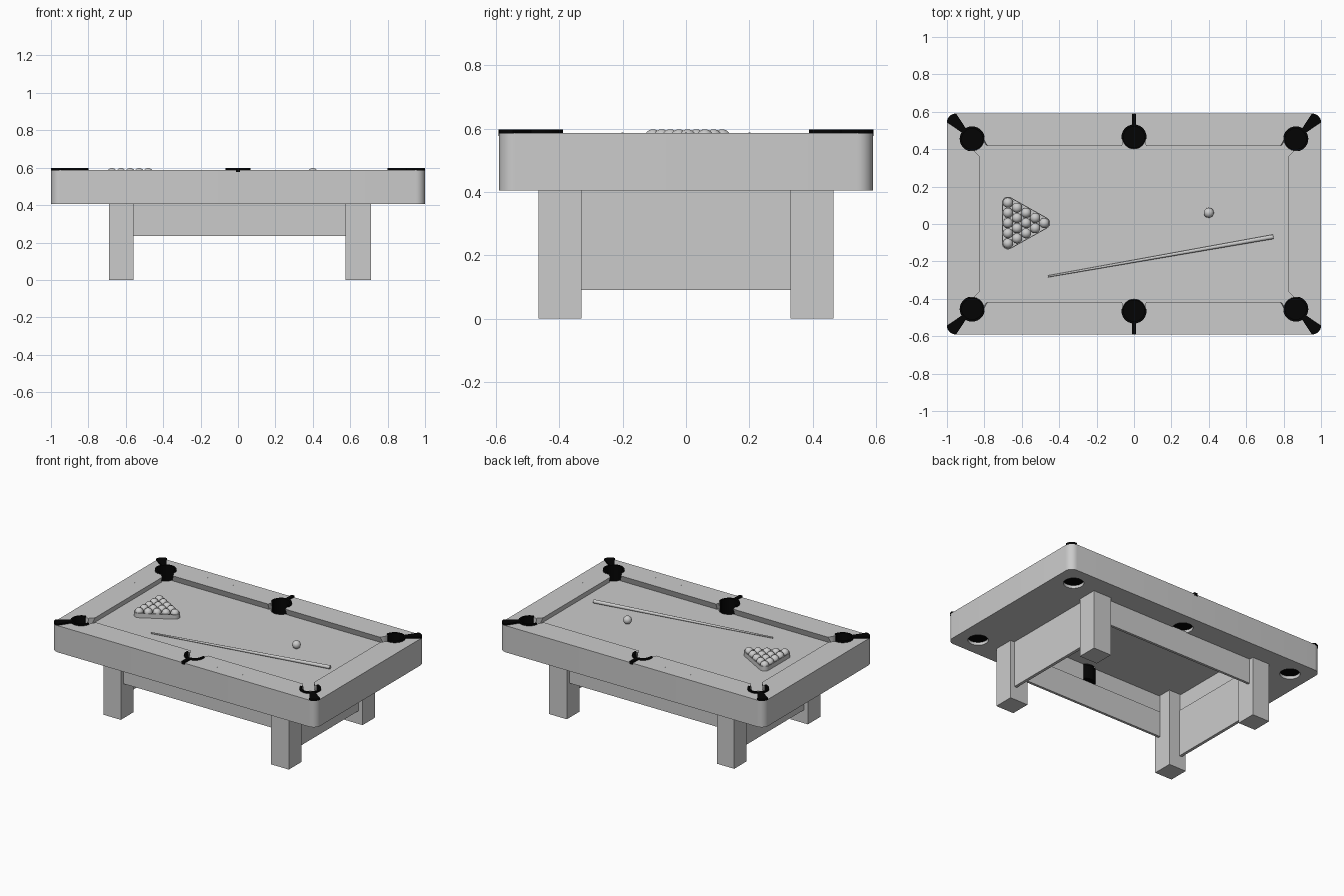
import bpy, bmesh
from math import sin, cos, pi, radians, atan2
from mathutils import Vector

cube = bpy.data.objects.get("Cube")
if cube:
    bpy.data.objects.remove(cube, do_unlink=True)


def material(name, value):
    m = bpy.data.materials.new(name)
    m.use_nodes = True
    color = (value, value, value, 1)
    m.diffuse_color = color
    m.node_tree.nodes["Principled BSDF"].inputs["Base Color"].default_value = color
    return m


GREY = material("light grey", 0.6)
BLACK = material("black", 0.001)

RAIL, CLOTH, CEILING, UNDER, TOP = 0.587, 0.544, 0.525, 0.405, 0.598
POCKET_R, BALL_R = 0.063, 0.027


def shade_smooth(ob):
    bpy.ops.object.select_all(action='DESELECT')
    ob.select_set(True)
    bpy.context.view_layer.objects.active = ob
    bpy.ops.object.shade_smooth_by_angle(angle=radians(35))


def finish(name, bm, mat):
    bmesh.ops.recalc_face_normals(bm, faces=bm.faces)
    mesh = bpy.data.meshes.new(name)
    bm.to_mesh(mesh)
    bm.free()
    mesh.materials.append(mat)
    ob = bpy.data.objects.new(name, mesh)
    bpy.context.collection.objects.link(ob)
    return ob


def prism(name, outline, z0, z1, mat, flare=(1, 1)):
    """Extruded outline; flare widens its bottom."""
    bm = bmesh.new()
    low = [bm.verts.new((x * flare[0], y * flare[1], z0)) for x, y in outline]
    high = [bm.verts.new((x, y, z1)) for x, y in outline]
    bm.faces.new(low)
    bm.faces.new(high)
    for i in range(len(low)):
        bm.faces.new((low[i - 1], low[i], high[i], high[i - 1]))
    return finish(name, bm, mat)


def box(name, x0, x1, y0, y1, z0, z1, mat=GREY):
    return prism(name, [(x0, y0), (x1, y0), (x1, y1), (x0, y1)], z0, z1, mat)


def arc(cx, cy, r, a0, a1, n):
    return [(cx + r * cos(a0 + (a1 - a0) * i / n),
             cy + r * sin(a0 + (a1 - a0) * i / n)) for i in range(n + 1)]


def circle(cx, cy, r, n=32):
    return arc(cx, cy, r, 0, 2 * pi, n)[:-1]


def ring(name, outer, inner, z0, z1, mat):
    """Closed wall between two matching outlines."""
    bm = bmesh.new()
    loops = [[bm.verts.new((x, y, z)) for x, y in line]
             for line, z in ((outer, z0), (outer, z1), (inner, z1), (inner, z0))]
    for k in range(4):
        a, b = loops[k - 1], loops[k]
        for i in range(len(a)):
            bm.faces.new((a[i - 1], a[i], b[i], b[i - 1]))
    return finish(name, bm, mat)


def cut(target, cutter):
    cutter.hide_render = True
    mod = target.modifiers.new("cut", 'BOOLEAN')
    mod.operation, mod.solver, mod.object = 'DIFFERENCE', 'EXACT', cutter
    bpy.context.view_layer.objects.active = target
    bpy.ops.object.modifier_apply(modifier=mod.name)
    bpy.data.objects.remove(cutter, do_unlink=True)


# Table body with rounded corners, hollow between the panels underneath
R = 0.05
outline = []
for k, (sx, sy) in enumerate([(1, 1), (-1, 1), (-1, -1), (1, -1)]):
    outline += arc(sx * (1 - R), sy * (0.59 - R), R, k * pi / 2, (k + 1) * pi / 2, 8)
body = prism("table_body", outline, UNDER, RAIL, GREY)
cut(body, box("hollow_cutter", -0.65, 0.67, -0.425, 0.425, 0.3, CEILING))

# Sunken playing field, with undercut cushions angled into the pocket mouths
quarter = [(0.825, 0.36), (0.862, 0.40), (0.862, 0.452), (0.802, 0.452),
           (0.782, 0.415), (0.065, 0.415), (0.05, 0.46)]
half = quarter + [(-x, y) for x, y in reversed(quarter)]
field = half + [(x, -y) for x, y in reversed(half)]
cut(body, prism("field_cutter", field, CLOTH, RAIL + 0.003, GREY, (1.02, 1.04)))

# Pockets: hole, recessed cup and raised rim open towards the field
pockets = [(sx * 0.865, sy * 0.455) for sx in (-1, 1) for sy in (-1, 1)]
pockets += [(0, 0.465), (0, -0.465)]
for x, y in pockets:
    cut(body, prism("pocket_cutter", circle(x, y, POCKET_R), 0.3, 0.7, GREY))
    prism("pocket_floor", circle(x, y, POCKET_R - 0.002), 0.425, 0.44, BLACK)
    ring("pocket_cup", circle(x, y, POCKET_R), circle(x, y, POCKET_R - 0.006), 0.425, 0.52, BLACK)
    mid = atan2(y, 0) if x == 0 else atan2(y / abs(y), x / abs(x))
    span = radians(100 if x == 0 else 125)
    rim = arc(x, y, POCKET_R + 0.004, mid - span, mid + span, 24)
    rim += arc(x, y, POCKET_R - 0.008, mid + span, mid - span, 24)
    prism("pocket_rim", rim, 0.43, TOP, BLACK)
shade_smooth(body)

# Black straps from the pockets to the outer edge
strap = [(0.895, 0.505), (0.915, 0.485), (0.998, 0.542)]
strap += arc(0.951, 0.541, R, 0.1, pi / 2 - 0.1, 8) + [(0.95, 0.588)]
for sx in (-1, 1):
    for sy in (-1, 1):
        prism("corner_strap", [(sx * x, sy * y) for x, y in strap], RAIL - 0.002, TOP, BLACK)
for sy in (-1, 1):
    y0, y1 = sorted((sy * 0.52, sy * 0.592))
    box("side_strap", -0.011, 0.011, y0, y1, 0.577, TOP, BLACK)

# Small inlaid sights along the rails
sights = [(sx * (0.19 * i + 0.02), sy * 0.52) for i in (1, 2, 3) for sx in (-1, 1) for sy in (-1, 1)]
sights += [(sx * 0.92, 0.2 * j) for j in (-1, 0, 1) for sx in (-1, 1)]
for x, y in sights:
    prism("rail_sight", circle(x, y, 0.003, 8), RAIL - 0.002, RAIL + 0.0005, GREY)

# Legs and the panels between them, reaching up into the hollow
for x0, x1 in ((-0.69, -0.56), (0.575, 0.71)):
    for y0, y1 in ((-0.465, -0.33), (0.33, 0.465)):
        box("leg", x0, x1, y0, y1, 0, UNDER + 0.005)
        box("leg_top", max(x0, -0.645), min(x1, 0.665), max(y0, -0.42), min(y1, 0.42),
            UNDER, CEILING + 0.005)
for x0, x1 in ((-0.66, -0.64), (0.66, 0.68)):
    box("end_panel", x0, x1, -0.335, 0.335, 0.09, UNDER + 0.005)
for y0, y1 in ((-0.435, -0.418), (0.418, 0.435)):
    box("side_panel", -0.565, 0.58, y0, y1, 0.235, UNDER + 0.005)


# Balls: racked triangle and one loose cue ball
def ball(name, x, y):
    bm = bmesh.new()
    bmesh.ops.create_uvsphere(bm, u_segments=20, v_segments=12, radius=BALL_R)
    bmesh.ops.translate(bm, verts=bm.verts, vec=(x, y, CLOTH + BALL_R))
    shade_smooth(finish(name, bm, GREY))


APEX, STEP, GAP, MID = -0.48, 0.0485, 0.0545, 0.005
for row in range(5):
    for i in range(row + 1):
        ball("racked_ball", APEX - row * STEP, MID + (i - row / 2) * GAP)
ball("cue_ball", 0.40, 0.06)


# Thin rack with rounded corners hugging the balls
def hull(r):
    corners = [(APEX, MID), (APEX - 4 * STEP, MID + 2 * GAP), (APEX - 4 * STEP, MID - 2 * GAP)]
    points = []
    for k, (x, y) in enumerate(corners):
        turn = k * 2 * pi / 3
        points += arc(x, y, r, turn - pi / 3, turn + pi / 3, 6)
    return points


shade_smooth(ring("ball_rack", hull(BALL_R + 0.005), hull(BALL_R + 0.0005),
                  CLOTH, CLOTH + 0.03, GREY))

# Tapered cue stick lying on the cloth
tip, butt = Vector((-0.46, -0.28, CLOTH + 0.006)), Vector((0.745, -0.068, CLOTH + 0.013))
axis = butt - tip
bm = bmesh.new()
bmesh.ops.create_cone(bm, cap_ends=True, segments=16, radius1=0.005, radius2=0.012, depth=axis.length)
rot = axis.to_track_quat('Z', 'Y').to_matrix()
bmesh.ops.rotate(bm, verts=bm.verts, cent=(0, 0, 0), matrix=rot)
bmesh.ops.translate(bm, verts=bm.verts, vec=(tip + butt) / 2)
shade_smooth(finish("cue_stick", bm, GREY))
